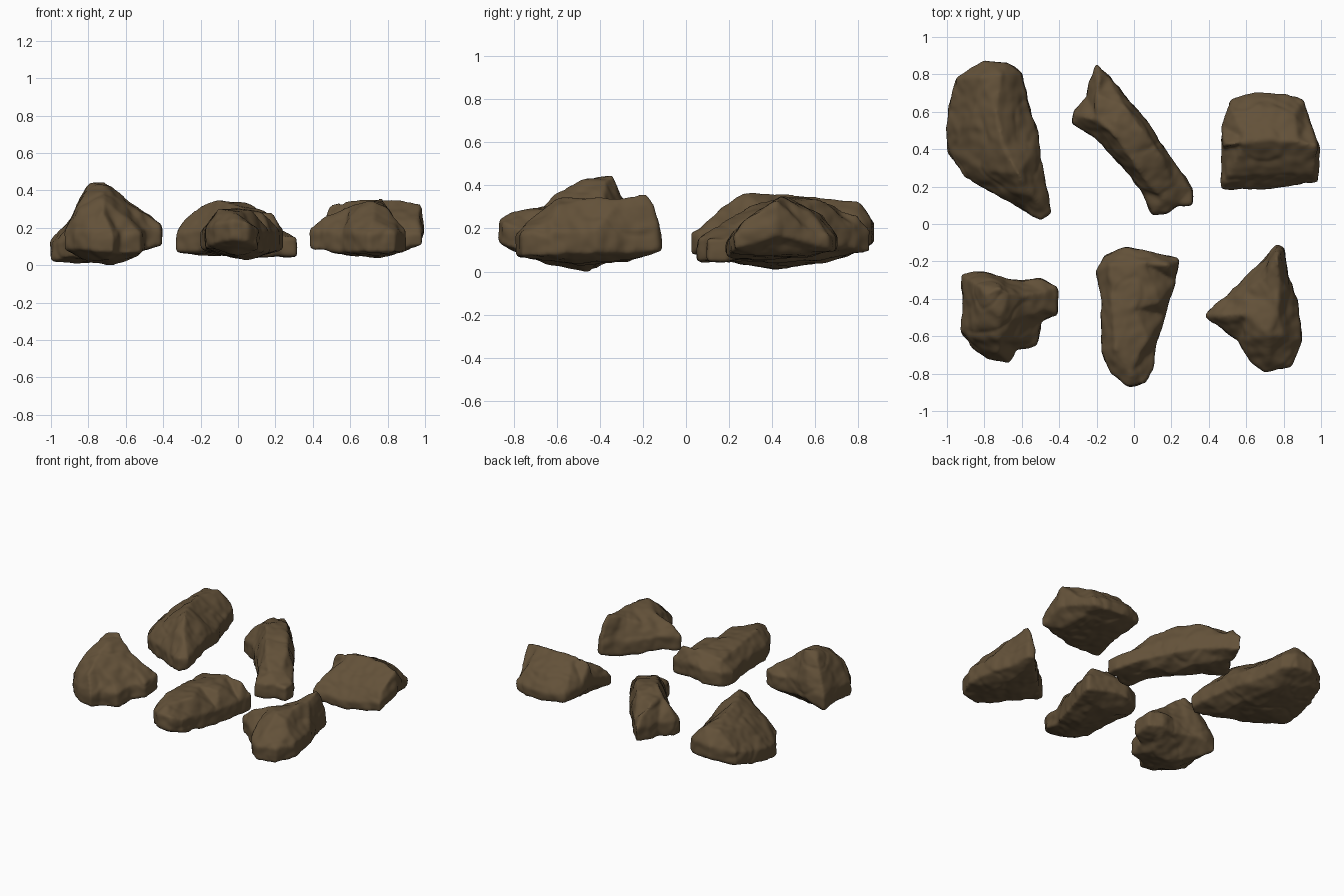
import bpy, bmesh
from mathutils import Vector, noise
from mathutils.geometry import delaunay_2d_cdt

stone = bpy.data.materials.new("brown_stone")
stone.diffuse_color = (0.125, 0.083, 0.041, 1)


def cap(bm, ring, inner):
    """Triangulated facets spanning a rim of vertices and some inner points."""
    verts = ring + [bm.verts.new(p) for p in inner]
    n = len(ring)
    flat = [Vector((v.co.x, v.co.y)) for v in verts]
    _, _, faces, orig, _, _ = delaunay_2d_cdt(
        flat, [(i, (i + 1) % n) for i in range(n)], [list(range(n))], 1, 1e-5)
    for f in faces:
        bm.faces.new([verts[orig[i][0]] for i in f])


def rock(name, rim, outline, top, bottom, seed):
    """Rough faceted block: rim band, top and bottom facets, then weathering."""
    area = sum(a[0] * b[1] - b[0] * a[1]
               for a, b in zip(outline, outline[1:] + outline[:1]))
    if area < 0:
        outline = outline[::-1]
    n = len(outline)
    bm = bmesh.new()
    upper = [bm.verts.new((x, y, z + rim)) for x, y, z in outline]
    lower = [bm.verts.new((x, y, max(z - rim, 0.01))) for x, y, z in outline]
    for i in range(n):
        j = (i + 1) % n
        bm.faces.new((lower[i], lower[j], upper[j], upper[i]))
    cap(bm, upper, top)
    cap(bm, lower, bottom)
    bmesh.ops.recalc_face_normals(bm, faces=bm.faces)
    mesh = bpy.data.meshes.new(name)
    bm.to_mesh(mesh)
    bm.free()
    ob = bpy.data.objects.new(name, mesh)
    bpy.context.collection.objects.link(ob)

    # even surface with worn edges
    remesh = ob.modifiers.new("even", 'REMESH')
    remesh.mode = 'VOXEL'
    remesh.voxel_size = 0.011
    worn = ob.modifiers.new("worn", 'SMOOTH')
    worn.factor = 0.5
    worn.iterations = 5
    graph = bpy.context.evaluated_depsgraph_get()
    done = bpy.data.meshes.new_from_object(ob.evaluated_get(graph))
    ob.modifiers.clear()
    ob.data = done

    # dents and fine chips
    shift = Vector((seed * 7.3, seed * 3.1, seed))
    normals = [v.normal.copy() for v in done.vertices]
    for v, nor in zip(done.vertices, normals):
        p = v.co + shift
        d = 0.004 + 0.007 * noise.noise(p * 7) + 0.006 * noise.noise(p * 18)
        d -= 0.004 * max(0, 1 - 6 * abs(noise.noise(p * 5 + shift)))
        v.co += nor * d
        v.co.z = max(v.co.z, 0)
    done.materials.clear()
    done.materials.append(stone)
    done.shade_smooth()


rock("back_left_rock", 0.045,
     [(-.8, .87, .18), (-.68, .86, .18), (-.6, .8, .17), (-.57, .65, .15),
      (-.52, .5, .15), (-.5, .35, .16), (-.46, .15, .15), (-.45, .06, .14),
      (-.5, .03, .13), (-.6, .08, .11), (-.75, .17, .1), (-.9, .25, .09),
      (-.99, .38, .07), (-1, .5, .08), (-.98, .65, .11), (-.95, .78, .14)],
     [(-.82, .78, .31), (-.71, .8, .32), (-.74, .62, .34), (-.64, .62, .27),
      (-.7, .42, .36), (-.62, .27, .37), (-.56, .36, .29), (-.53, .14, .27),
      (-.61, .17, .3), (-.75, .28, .28), (-.87, .55, .27), (-.88, .34, .21)],
     [(-.78, .75, .07), (-.65, .65, .05), (-.8, .42, .01), (-.6, .4, .05),
      (-.6, .2, .05)], 1)

rock("back_middle_rock", 0.05,
     [(-.2, .85, .14), (-.13, .78, .16), (-.02, .65, .17), (.08, .53, .16),
      (.2, .35, .14), (.31, .19, .1), (.31, .1, .1), (.23, .1, .1),
      (.18, .06, .1), (.1, .05, .1), (.05, .17, .12), (-.05, .3, .13),
      (-.2, .46, .13), (-.33, .54, .12), (-.32, .6, .12), (-.25, .68, .13),
      (-.24, .76, .13)],
     [(-.19, .79, .26), (-.2, .69, .3), (-.05, .63, .33), (-.28, .57, .26),
      (-.2, .56, .31), (-.13, .5, .35), (.05, .5, .33), (-.01, .34, .32),
      (.15, .35, .28), (.07, .22, .26), (.2, .22, .21), (.16, .13, .2)],
     [(-.18, .7, .07), (-.2, .56, .05), (-.05, .55, .05), (0, .38, .04),
      (.12, .36, .05), (.14, .2, .05)], 2)

rock("back_right_rock", 0.03,
     [(.472, .19, .11), (.72, .19, .1), (.98, .23, .14), (.99, .42, .2),
      (.94, .55, .17), (.9, .66, .14), (.82, .69, .13), (.64, .7, .13),
      (.52, .66, .14), (.475, .52, .17), (.472, .4, .18)],
     [(.488, .42, .325), (.6, .44, .34), (.74, .45, .35), (.87, .44, .345),
      (.975, .42, .325), (.53, .59, .26), (.68, .63, .26), (.86, .6, .26),
      (.965, .28, .24), (.72, .27, .23), (.5, .26, .22)],
     [(.53, .32, .075), (.53, .52, .08), (.72, .3, .06), (.9, .32, .08),
      (.88, .52, .085), (.7, .58, .075), (.7, .42, .06)], 3)

rock("front_left_rock", 0.05,
     [(-.92, -.27, .13), (-.8, -.26, .19), (-.7, -.29, .18), (-.6, -.31, .17),
      (-.5, -.29, .17), (-.41, -.34, .17), (-.41, -.48, .16),
      (-.5, -.52, .14), (-.52, -.65, .12), (-.63, -.67, .11),
      (-.67, -.74, .12), (-.78, -.72, .13), (-.87, -.65, .14),
      (-.93, -.57, .13), (-.91, -.45, .14)],
     [(-.83, -.33, .39), (-.79, -.38, .44), (-.72, -.34, .45),
      (-.67, -.37, .42), (-.72, -.5, .42), (-.72, -.62, .35),
      (-.72, -.69, .28), (-.82, -.52, .37), (-.85, -.61, .29),
      (-.88, -.54, .27), (-.87, -.44, .28), (-.6, -.38, .35),
      (-.6, -.5, .32), (-.48, -.36, .27), (-.47, -.46, .25),
      (-.57, -.62, .22)],
     [(-.84, -.36, .04), (-.82, -.55, .03), (-.7, -.46, .0), (-.7, -.62, .03),
      (-.56, -.5, .04), (-.55, -.38, .06)], 4)

rock("front_middle_rock", 0.05,
     [(-.04, -.12, .15), (.04, -.14, .16), (.24, -.19, .14), (.22, -.3, .13),
      (.17, -.48, .12), (.11, -.66, .13), (.1, -.78, .15), (.05, -.85, .18),
      (-.03, -.87, .19), (-.12, -.8, .17), (-.17, -.68, .15),
      (-.17, -.4, .14), (-.2, -.25, .13), (-.16, -.17, .14)],
     [(-.13, -.22, .26), (.05, -.21, .29), (.18, -.22, .28), (.13, -.42, .28),
      (.07, -.62, .29), (-.1, -.67, .3), (-.02, -.79, .28),
      (-.12, -.42, .28), (0, -.45, .3)],
     [(-.1, -.26, .06), (.13, -.28, .05), (.04, -.5, .03),
      (-.03, -.72, .06)], 5)

rock("front_right_rock", 0.05,
     [(.38, -.49, .14), (.48, -.4, .15), (.6, -.28, .13), (.7, -.19, .13),
      (.76, -.11, .15), (.8, -.13, .15), (.82, -.28, .14), (.87, -.42, .14),
      (.9, -.62, .13), (.84, -.76, .12), (.7, -.79, .12), (.62, -.73, .12),
      (.56, -.62, .12), (.46, -.55, .13)],
     [(.765, -.17, .36), (.71, -.28, .33), (.78, -.3, .34), (.76, -.45, .34),
      (.72, -.59, .34), (.8, -.6, .3), (.72, -.71, .25), (.6, -.48, .31),
      (.48, -.49, .27), (.6, -.62, .27), (.6, -.36, .27), (.84, -.62, .25)],
     [(.74, -.25, .06), (.62, -.38, .06), (.55, -.5, .06), (.75, -.48, .04),
      (.74, -.66, .05)], 6)
